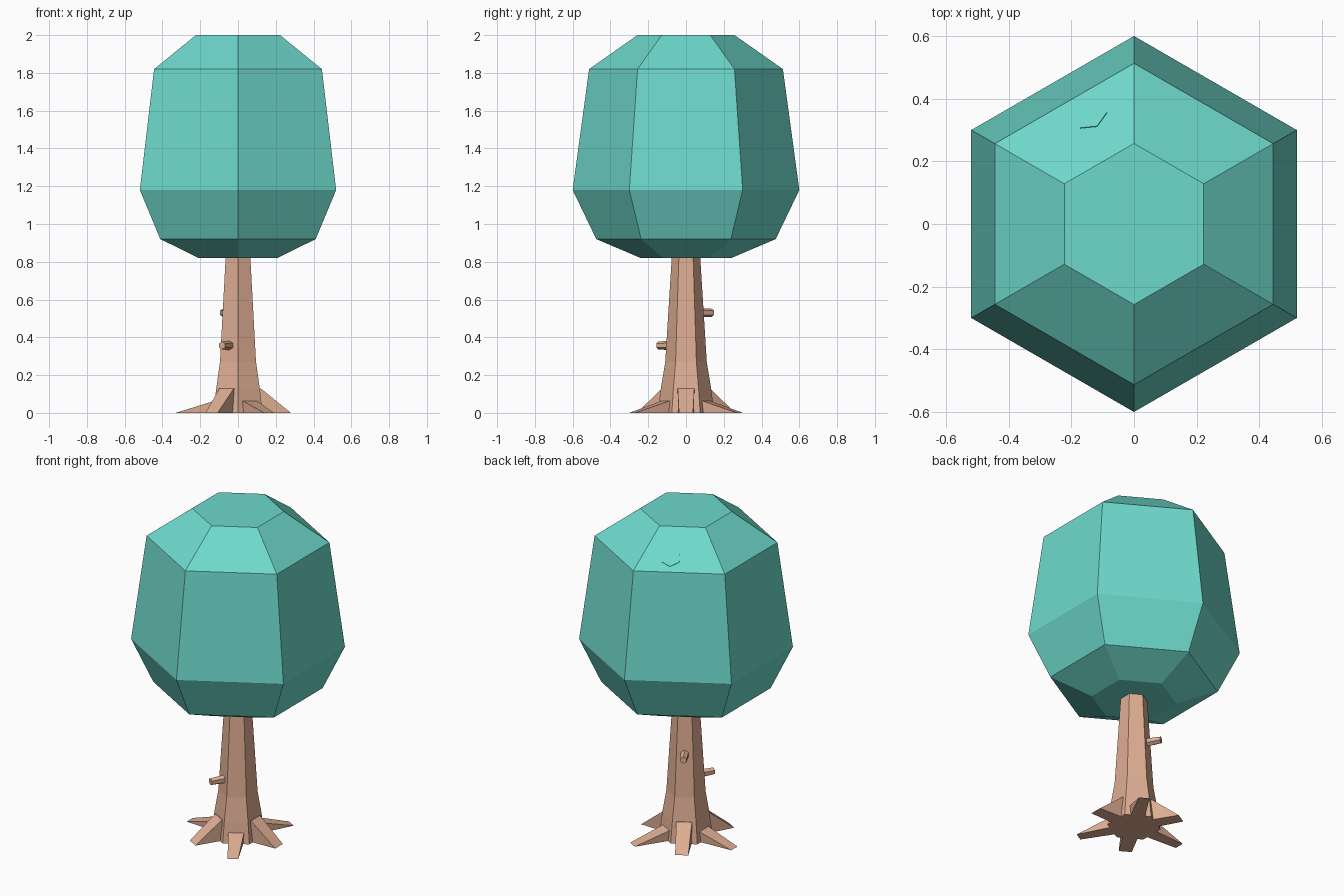
import bpy, bmesh, math
from mathutils import Vector, Matrix

if "Cube" in bpy.data.objects:
    bpy.data.objects.remove(bpy.data.objects["Cube"])


def material(name, rgb):
    m = bpy.data.materials.new(name)
    m.diffuse_color = (*rgb, 1)
    m.use_nodes = True
    m.node_tree.nodes["Principled BSDF"].inputs["Base Color"].default_value = m.diffuse_color
    return m


LEAF = material("leaf_teal", (0.155, 0.69, 0.60))
BARK = material("bark_brown", (0.73, 0.42, 0.29))


def make_object(name, bm, mat):
    bmesh.ops.recalc_face_normals(bm, faces=bm.faces)
    mesh = bpy.data.meshes.new(name)
    bm.to_mesh(mesh)
    bm.free()
    mesh.materials.append(mat)
    obj = bpy.data.objects.new(name, mesh)
    bpy.context.collection.objects.link(obj)
    return obj


def loft(name, profile, mat, matrix=Matrix(), sides=6):
    """Stack of n-sided rings given as (radius, height), capped at both ends."""
    bm = bmesh.new()
    rings = []
    for r, z in profile:
        ring = []
        for i in range(sides):
            a = math.pi / 2 + math.tau * i / sides
            ring.append(bm.verts.new(matrix @ Vector((r * math.cos(a), r * math.sin(a), z))))
        rings.append(ring)
    for lo, hi in zip(rings, rings[1:]):
        for i in range(sides):
            j = (i + 1) % sides
            bm.faces.new((lo[i], lo[j], hi[j], hi[i]))
    bm.faces.new(rings[0])
    bm.faces.new(rings[-1])
    return make_object(name, bm, mat)


def root(name, degrees, length, height, tip_half):
    """Wedge running from inside the trunk down to a sharp edge on the ground."""
    bm = bmesh.new()
    profile = [(0.06, 0), (0.06, height), (0.12, height), (length, 0)]
    halves = [0.044, 0.044, 0.044, tip_half]
    turn = Matrix.Rotation(math.radians(degrees), 4, 'Z')
    left, right = [[bm.verts.new(turn @ Vector((x, s * w, z)))
                    for (x, z), w in zip(profile, halves)] for s in (1, -1)]
    bm.faces.new(left)
    bm.faces.new(right)
    for i in range(4):
        j = (i + 1) % 4
        bm.faces.new((left[i], left[j], right[j], right[i]))
    return make_object(name, bm, BARK)


def aim(origin, direction):
    return Matrix.Translation(origin) @ Vector(direction).to_track_quat('Z', 'Y').to_matrix().to_4x4()


# Crown and trunk
loft("crown", [(0.24, 0.82), (0.475, 0.92), (0.6, 1.18), (0.513, 1.82), (0.257, 2.0)], LEAF)
loft("trunk", [(0.15, 0), (0.133, 0.13), (0.11, 0.27), (0.075, 0.83)], BARK)

# Alternating tall and low roots
for k in range(6):
    if k % 2 == 0:
        root(f"tall_root_{k}", 60 * k, 0.28, 0.13, 0.037)
    else:
        root(f"low_root_{k}", 60 * k, 0.33, 0.065, 0.03)

# Short branch stubs
for name, deg, z, reach in (("front_stub", 240, 0.357, 0.17), ("back_stub", 120, 0.53, 0.16)):
    a = math.radians(deg)
    loft(name, [(0.027, 0.05), (0.021, reach)], BARK,
         aim((0, 0, z), (math.cos(a), math.sin(a), 0)))

# Nearly flush leaf bump on the upper back-left facet
a = math.radians(120)
normal = Vector((0.18 * math.cos(a), 0.18 * math.sin(a), 0.223)).normalized()
loft("leaf_bump", [(0.058, -0.03), (0.058, 0.003)], LEAF, aim((-0.14, 0.35, 1.878), normal))
